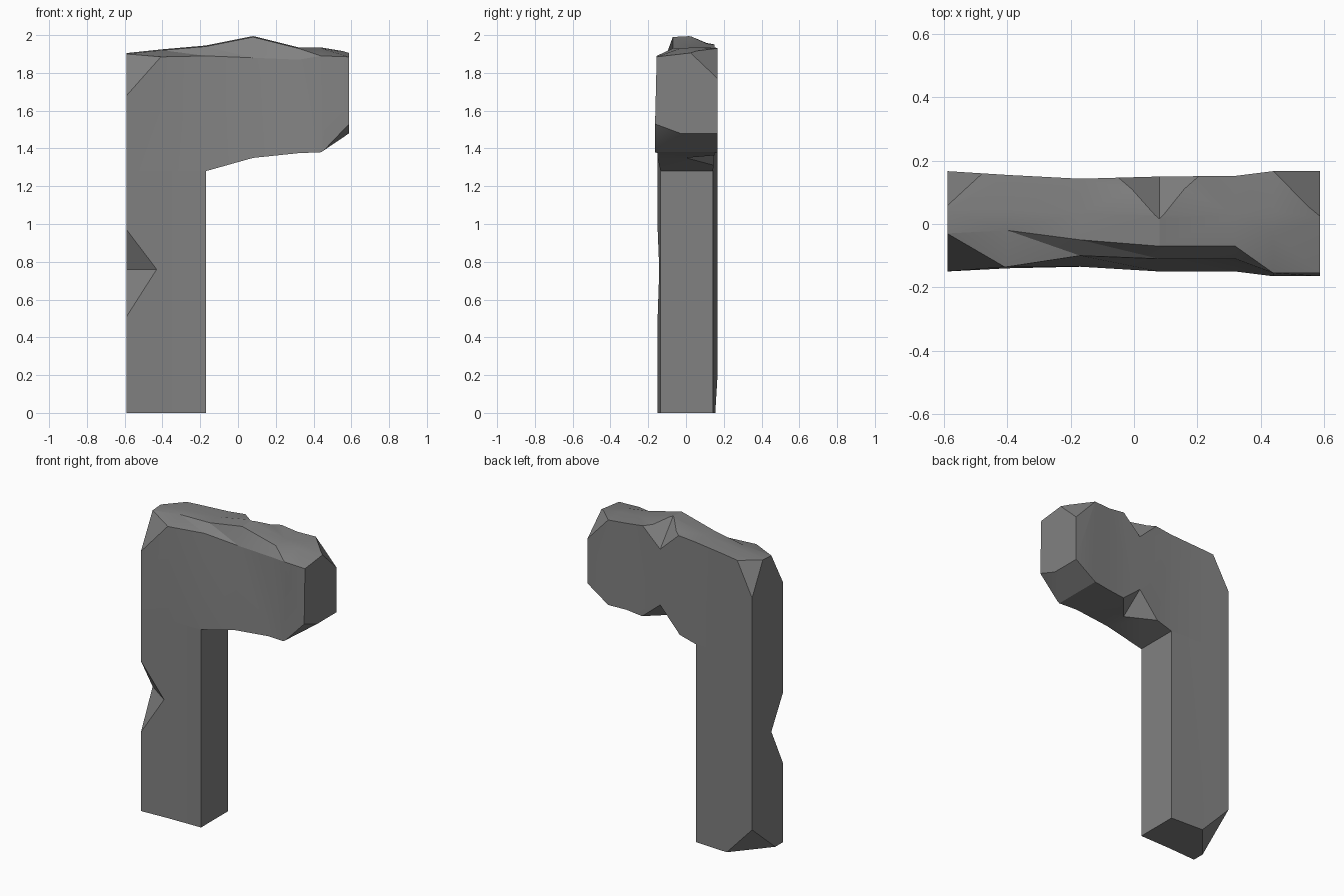
import bpy, bmesh, math
from mathutils import Vector

if "Cube" in bpy.data.objects:
    bpy.data.objects.remove(bpy.data.objects["Cube"])

stone = bpy.data.materials.new("grey_stone")
stone.diffuse_color = (0.22, 0.22, 0.22, 1)
stone.use_nodes = True
stone.node_tree.nodes["Principled BSDF"].inputs["Base Color"].default_value = stone.diffuse_color

# Cross-sections along x: x, z bottom, y front, y back, y/z of front top, y/z of ridge, z of back top
SECTIONS = [
    (-0.59, 1.28, -0.15, 0.167, -0.15, 1.89, -0.03, 1.90, 1.90),
    (-0.40, 1.28, -0.14, 0.155, -0.135, 1.885, -0.02, 1.92, 1.92),
    (-0.17, 1.28, -0.135, 0.143, -0.10, 1.89, -0.05, 1.94, 1.94),
    (0.08, 1.35, -0.15, 0.15, -0.11, 1.88, -0.07, 1.99, 1.965),
    (0.32, 1.375, -0.15, 0.152, -0.11, 1.87, -0.07, 1.93, 1.935),
    (0.44, 1.38, -0.165, 0.167, -0.155, 1.89, -0.03, 1.93, 1.93),
    (0.588, 1.48, -0.165, 0.167, -0.155, 1.885, 0.02, 1.905, 1.905),
]

# Body: loft the beam, then pull the pillar down from its left end
bm = bmesh.new()
rings = []
for x, zb, yf, yb, yt, zt, ym, zm, zk in SECTIONS:
    pts = [(yf, zb), (yt, zt), (ym, zm), (0.05 + ym * 0.3, zm + 0.005), (yb, zk), (yb, zb)]
    rings.append([bm.verts.new((x, y, z)) for y, z in pts])
under = []
for i, (a, b) in enumerate(zip(rings, rings[1:])):
    n = len(a)
    for k in range(n):
        f = bm.faces.new((a[k], b[k], b[(k + 1) % n], a[(k + 1) % n]))
        if k == n - 1 and i < 2:
            under.append(f)
bm.faces.new(rings[0])
bm.faces.new(rings[-1])
ext = bmesh.ops.extrude_face_region(bm, geom=under)
for v in ext["geom"]:
    if isinstance(v, bmesh.types.BMVert):
        v.co.z = 0
bmesh.ops.triangulate(bm, faces=bm.faces[:])
bmesh.ops.recalc_face_normals(bm, faces=bm.faces[:])
me = bpy.data.meshes.new("stone_post")
bm.to_mesh(me)
bm.free()
post = bpy.data.objects.new("stone_post", me)
bpy.context.collection.objects.link(post)
me.materials.append(stone)


def cut(points, name):
    """Subtract the convex hull of the points from the post."""
    b = bmesh.new()
    for p in points:
        b.verts.new(p)
    bmesh.ops.convex_hull(b, input=b.verts[:])
    bmesh.ops.recalc_face_normals(b, faces=b.faces[:])
    m = bpy.data.meshes.new(name)
    b.to_mesh(m)
    b.free()
    m.materials.append(stone)
    ob = bpy.data.objects.new(name, m)
    bpy.context.collection.objects.link(ob)
    ob.hide_render = True
    ob.hide_viewport = False
    mod = post.modifiers.new(name, 'BOOLEAN')
    mod.operation = 'DIFFERENCE'
    mod.solver = 'EXACT'
    mod.object = ob
    bpy.context.view_layer.objects.active = post
    bpy.ops.object.modifier_apply(modifier=name)
    bpy.data.objects.remove(ob)


def chip(name, a, b, c, corner):
    """Break a corner off along the plane a-b-c."""
    a, b, c, o = map(Vector, (a, b, c, corner))
    mid = (a + b + c) / 3
    n = (b - a).cross(c - a).normalized()
    if n.dot(o - mid) < 0:
        n = -n
    tri = [mid + (p - mid) * 1.6 for p in (a, b, c)]
    cut(tri + [p + n * 0.3 for p in tri], name)


def notch(name, a, b, c, d):
    """V notch on the edge a-b, with its valley running from c to d."""
    a, b, c, d = map(Vector, (a, b, c, d))
    m = (c + d) / 2
    cut([m + (p - m) * s for p, s in ((a, 2.5), (b, 2.5), (c, 1.9), (d, 1.9))], name)


# Broken corners
chip("top_front_left_chip", (-.59, -.15, 1.68), (-.40, -.14, 1.885), (-.59, -.03, 1.90), (-.59, -.15, 1.9))
chip("top_back_left_chip", (-.59, .167, 1.70), (-.48, .16, 1.91), (-.59, .06, 1.90), (-.59, .167, 1.9))
chip("top_back_right_chip", (.588, .167, 1.77), (.44, .167, 1.93), (.588, .025, 1.905), (.588, .167, 1.905))
chip("low_front_right_chip", (.588, -.165, 1.53), (.45, -.165, 1.385), (.588, -.03, 1.48), (.588, -.165, 1.48))
chip("base_back_left_chip", (-.59, .167, .2), (-.40, .155, 0), (-.59, -.07, 0), (-.59, .167, 0))

# V notches along the edges
notch("pillar_notch", (-.59, -.15, .97), (-.59, -.15, .51), (-.43, -.142, .76), (-.59, -.03, .76))
notch("top_notch", (-.05, .147, 1.952), (.205, .151, 1.95), (.08, .15, 1.83), (.08, .02, 1.99))
notch("under_notch", (-.06, .147, 1.31), (.21, .151, 1.362), (.08, .15, 1.47), (.08, .0, 1.35))

post.select_set(True)
bpy.context.view_layer.objects.active = post
bpy.ops.object.shade_smooth_by_angle(angle=math.radians(25))
